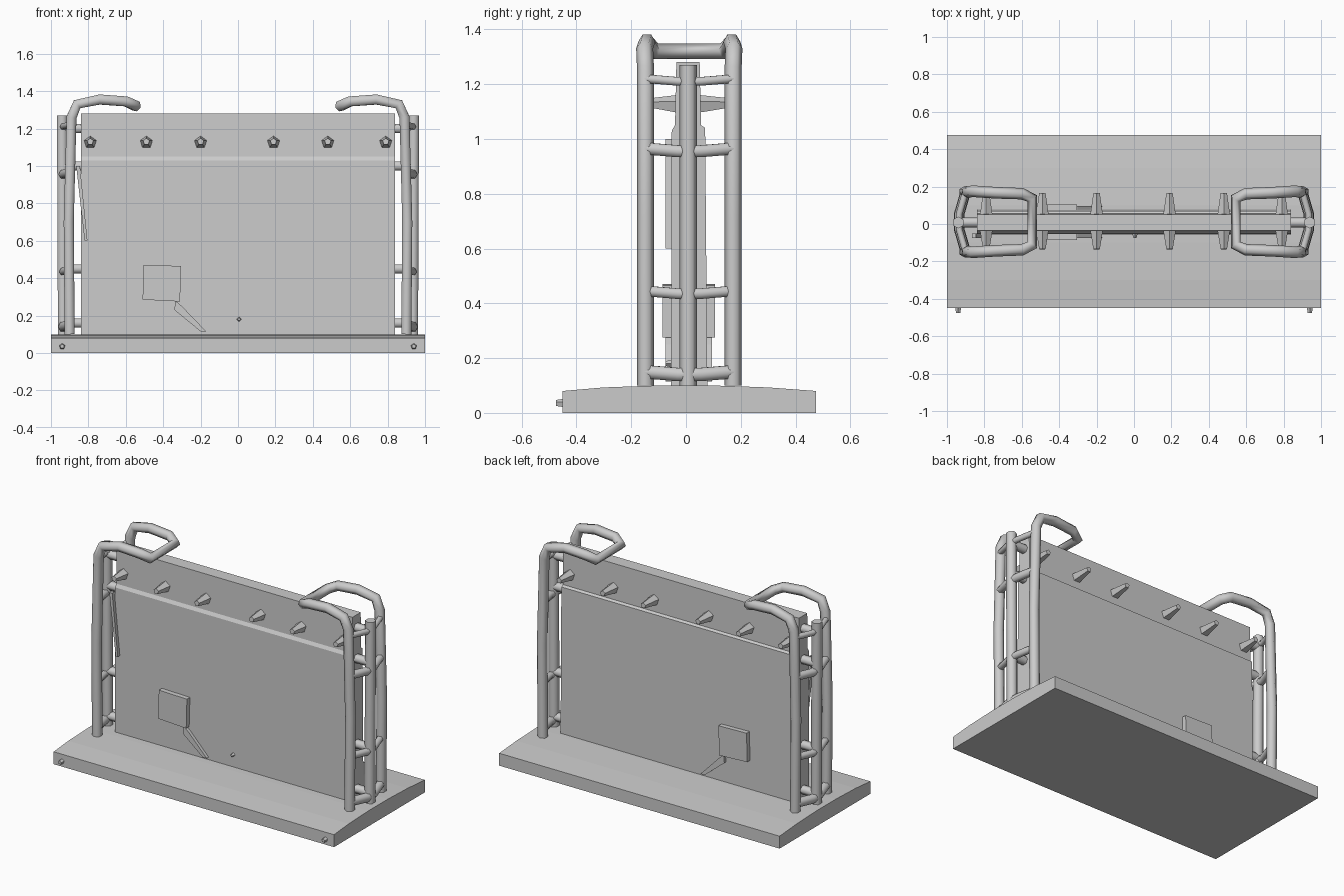
import bpy, bmesh, math
from mathutils import Vector

if "Cube" in bpy.data.objects:
    bpy.data.objects.remove(bpy.data.objects["Cube"])

CY = 0.012  # middle plane of the stand in y


def mesh_object(name, bm):
    bmesh.ops.recalc_face_normals(bm, faces=bm.faces)
    me = bpy.data.meshes.new(name)
    bm.to_mesh(me)
    bm.free()
    ob = bpy.data.objects.new(name, me)
    bpy.context.collection.objects.link(ob)
    return ob


def prism(name, profile, axis, a, b):
    """Extrude a 2D profile along axis 'x' (y,z points) or 'y' (x,z points)."""
    bm = bmesh.new()
    def place(p, t):
        return (t, p[0], p[1]) if axis == 'x' else (p[0], t, p[1])
    face = bm.faces.new([bm.verts.new(place(p, a)) for p in profile])
    ext = bmesh.ops.extrude_face_region(bm, geom=[face])
    move = Vector((b - a, 0, 0)) if axis == 'x' else Vector((0, b - a, 0))
    bmesh.ops.translate(bm, verts=[v for v in ext['geom'] if isinstance(v, bmesh.types.BMVert)], vec=move)
    return mesh_object(name, bm)


def cone(name, start, end, r1, r2, sides):
    bm = bmesh.new()
    s, e = Vector(start), Vector(end)
    d = e - s
    bmesh.ops.create_cone(bm, cap_ends=True, segments=sides, radius1=r1, radius2=r2, depth=d.length)
    bmesh.ops.rotate(bm, verts=bm.verts, matrix=d.to_track_quat('Z', 'Y').to_matrix())
    bmesh.ops.translate(bm, verts=bm.verts, vec=(s + e) / 2)
    return mesh_object(name, bm)


def tube(name, points, radius):
    """Low-poly six-sided pipe along a path."""
    cu = bpy.data.curves.new(name, 'CURVE')
    cu.dimensions = '3D'
    cu.bevel_depth = radius
    cu.bevel_resolution = 1
    cu.use_fill_caps = True
    sp = cu.splines.new('POLY')
    sp.points.add(len(points) - 1)
    for p, co in zip(sp.points, points):
        p.co = (*co, 1)
    ob = bpy.data.objects.new(name, cu)
    bpy.context.collection.objects.link(ob)
    bpy.ops.object.select_all(action='DESELECT')
    ob.select_set(True)
    bpy.context.view_layer.objects.active = ob
    bpy.ops.object.convert(target='MESH')
    return bpy.context.view_layer.objects.active


# Base slab with a slightly raised top
prism("base", [(-0.45, 0), (0.475, 0), (0.475, 0.08), (0.3, 0.093), (0.1, 0.1),
               (-0.1, 0.1), (-0.3, 0.093), (-0.45, 0.08)], 'x', -1, 1)
for x in (-0.94, 0.94):
    cone("base_stud", (x, -0.44, 0.035), (x, -0.475, 0.035), 0.018, 0.012, 5)

# Board: header strip above a slightly thicker lower panel
prism("board", [(-0.055, 0.09), (0.078, 0.09), (0.07, 1.04), (0.055, 1.05),
                (0.05, 1.28), (-0.035, 1.28), (-0.04, 1.05), (-0.052, 1.03)], 'x', -0.84, 0.84)

# Pegs along both faces of the header
for x in (-0.79, -0.49, -0.20, 0.19, 0.48, 0.79):
    cone("front_peg", (x, -0.03, 1.125), (x, -0.135, 1.13), 0.036, 0.018, 5)
    cone("back_peg", (x, 0.045, 1.125), (x, 0.165, 1.13), 0.036, 0.018, 5)

# Small box through the panel, with a slanted strip running to the base
prism("box", [(-0.51, 0.285), (-0.31, 0.275), (-0.305, 0.465), (-0.505, 0.47)], 'y', -0.085, 0.105)
for y0, y1 in ((-0.075, -0.045), (0.065, 0.095)):
    prism("box_strip", [(-0.335, 0.28), (-0.30, 0.25), (-0.17, 0.115), (-0.20, 0.115), (-0.34, 0.23)], 'y', y0, y1)

# Thin sliver hanging by the left edge
prism("side_strip", [(-0.865, 1.0), (-0.845, 1.0), (-0.805, 0.6), (-0.82, 0.6)], 'y', -0.075, -0.05)
cone("panel_stud", (0.005, -0.05, 0.18), (0.005, -0.075, 0.18), 0.015, 0.008, 4)

for s, side in ((-1, "left"), (1, "right")):
    # Tubular rail: two uprights joined by a bent handle
    half = [(0.90, 0.16, 0.10), (0.905, 0.16, 0.7), (0.89, 0.16, 1.26), (0.86, 0.163, 1.33),
            (0.74, 0.155, 1.355), (0.60, 0.15, 1.345), (0.545, 0.125, 1.32)]
    path = [(s * x, CY - y, z) for x, y, z in half]
    path += [(s * x, CY + y, z) for x, y, z in reversed(half)]
    tube(side + "_rail", path, 0.031)

    # Central post
    tube(side + "_post", [(s * 0.935, 0.008, 0.10), (s * 0.94, 0.008, 1.27)], 0.032)

    # Braces from the rail uprights to the central post
    for z, r in ((0.15, 0.028), (0.445, 0.022), (0.965, 0.025), (1.22, 0.018)):
        tube(side + "_brace", [(s * 0.90, CY - 0.16, z), (s * 0.935, CY - 0.04, z - 0.01),
                               (s * 0.935, CY + 0.04, z - 0.01), (s * 0.90, CY + 0.16, z)], r)
    # Tabs joining the post to the board
    for z in (0.16, 0.45, 1.0, 1.2):
        tube(side + "_tab", [(s * 0.82, 0.008, z), (s * 0.935, 0.008, z)], 0.028)
